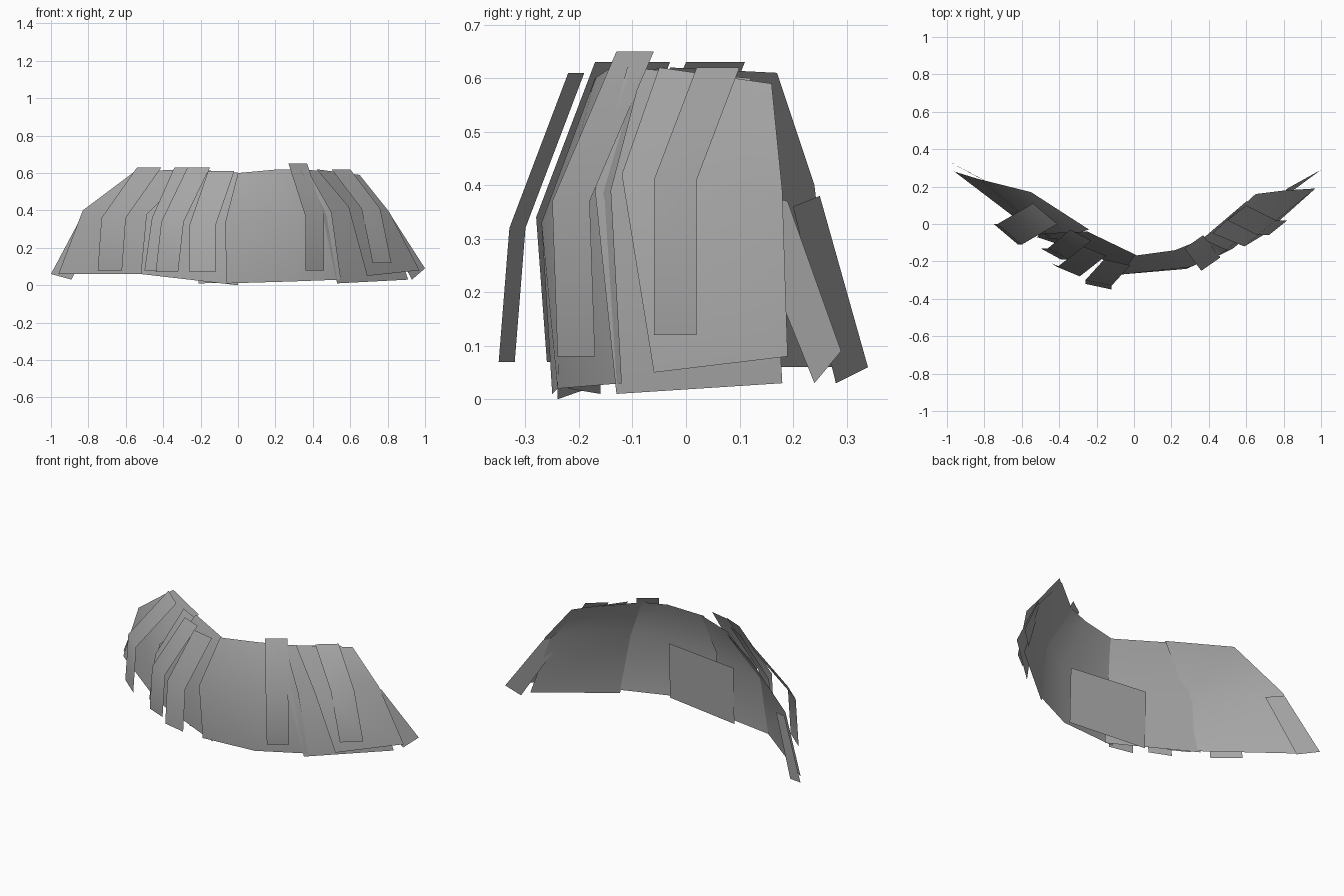
import bpy, bmesh, math
from mathutils import Vector

default_cube = bpy.data.objects.get("Cube")
if default_cube:
    bpy.data.objects.remove(default_cube)

grey = bpy.data.materials.new("plain_grey")
grey.use_nodes = True
colour = (0.39, 0.39, 0.39, 1)
grey.diffuse_color = colour
grey.node_tree.nodes["Principled BSDF"].inputs["Base Color"].default_value = colour


def sheet(name, *rows):
    """Thin open sheet through matching rows of points, top row first."""
    bm = bmesh.new()
    grid = [[bm.verts.new(point) for point in row] for row in rows]
    for upper, lower in zip(grid, grid[1:]):
        for i in range(len(upper) - 1):
            bm.faces.new((upper[i], lower[i], lower[i + 1], upper[i + 1]))
    mesh = bpy.data.meshes.new(name)
    bm.to_mesh(mesh)
    bm.free()
    mesh.materials.append(grey)
    sheet_object = bpy.data.objects.new(name, mesh)
    bpy.context.collection.objects.link(sheet_object)
    bpy.ops.object.select_all(action="DESELECT")
    sheet_object.select_set(True)
    bpy.context.view_layer.objects.active = sheet_object
    bpy.ops.object.shade_smooth_by_angle(angle=math.radians(60))


def strip(name, top, bend, hem, width, top_height=.63, bend_height=.36, hem_height=.08):
    """Hanging strip of constant width, bent once on the way down."""
    across = Vector((*width, 0))
    rows = []
    for place, height in ((top, top_height), (bend, bend_height), (hem, hem_height)):
        edge = Vector((*place, height))
        rows.append([edge, edge + across])
    sheet(name, *rows)


# Broad curved panels, each with a top, a bend and a hem
sheet("right_panel",
      [(-.55, .17, .61), (-.24, -.03, .62)],
      [(-.83, .24, .4), (-.43, -.08, .38)],
      [(-.96, .28, .06), (-.5, -.07, .06)])
sheet("right_middle_panel",
      [(-.25, -.04, .62), (.02, -.17, .6)],
      [(-.49, -.05, .38), (-.03, -.25, .35)],
      [(-.52, -.07, .06), (0, -.24, 0)])
sheet("centre_panel",
      [(0, -.17, .6), (.22, -.14, .62), (.37, -.08, .62)],
      [(-.07, -.27, .33), (.3, -.23, .37), (.5, -.14, .39)],
      [(-.06, -.25, .01), (.28, -.24, .02), (.55, -.12, .03)])
sheet("left_middle_panel",
      [(.33, -.11, .62), (.6, .12, .6)],
      [(.45, -.17, .39), (.79, .16, .38)],
      [(.53, -.13, .01), (.91, .18, .03)])
sheet("left_panel",
      [(.42, -.05, .62), (.65, .16, .59)],
      [(.59, -.12, .42), (.81, .18, .39)],
      [(.69, -.06, .05), (.97, .19, .08)])

# Bent hanging strips over the outside
strip("right_strip_outer", top=(-.54, .11), bend=(-.73, 0), hem=(-.75, 0),
      width=(.13, -.11))
strip("right_strip_second", top=(-.34, -.03), bend=(-.46, -.13), hem=(-.5, -.13),
      width=(.11, -.06))
strip("right_strip_third", top=(-.27, -.12), bend=(-.41, -.23), hem=(-.44, -.21),
      width=(.12, -.05), bend_height=.34, hem_height=.07)
strip("right_strip_inner", top=(-.16, -.19), bend=(-.26, -.3), hem=(-.26, -.32),
      width=(.14, -.03), top_height=.61, bend_height=.32, hem_height=.07)
strip("left_strip_inner", top=(.27, -.13), bend=(.36, -.25), hem=(.36, -.24),
      width=(.1, .07), top_height=.65, bend_height=.37)
strip("left_strip_outer", top=(.5, .02), bend=(.66, -.06), hem=(.72, -.06),
      width=(.1, .08), top_height=.62, bend_height=.41, hem_height=.12)

# Flat pieces on the inside and at the two ends
sheet("back_lining",
      [(.26, -.21, .35), (-.21, -.15, .35)],
      [(.26, -.22, .02), (-.21, -.16, .01)])
sheet("left_end_piece",
      [(.73, .09, .4), (.82, .19, .37)],
      [(.93, .24, .03), (1, .29, .09)])
sheet("right_end_piece",
      [(-.83, .25, .38), (-.74, .2, .36)],
      [(-1, .34, .06), (-.89, .28, .03)])
